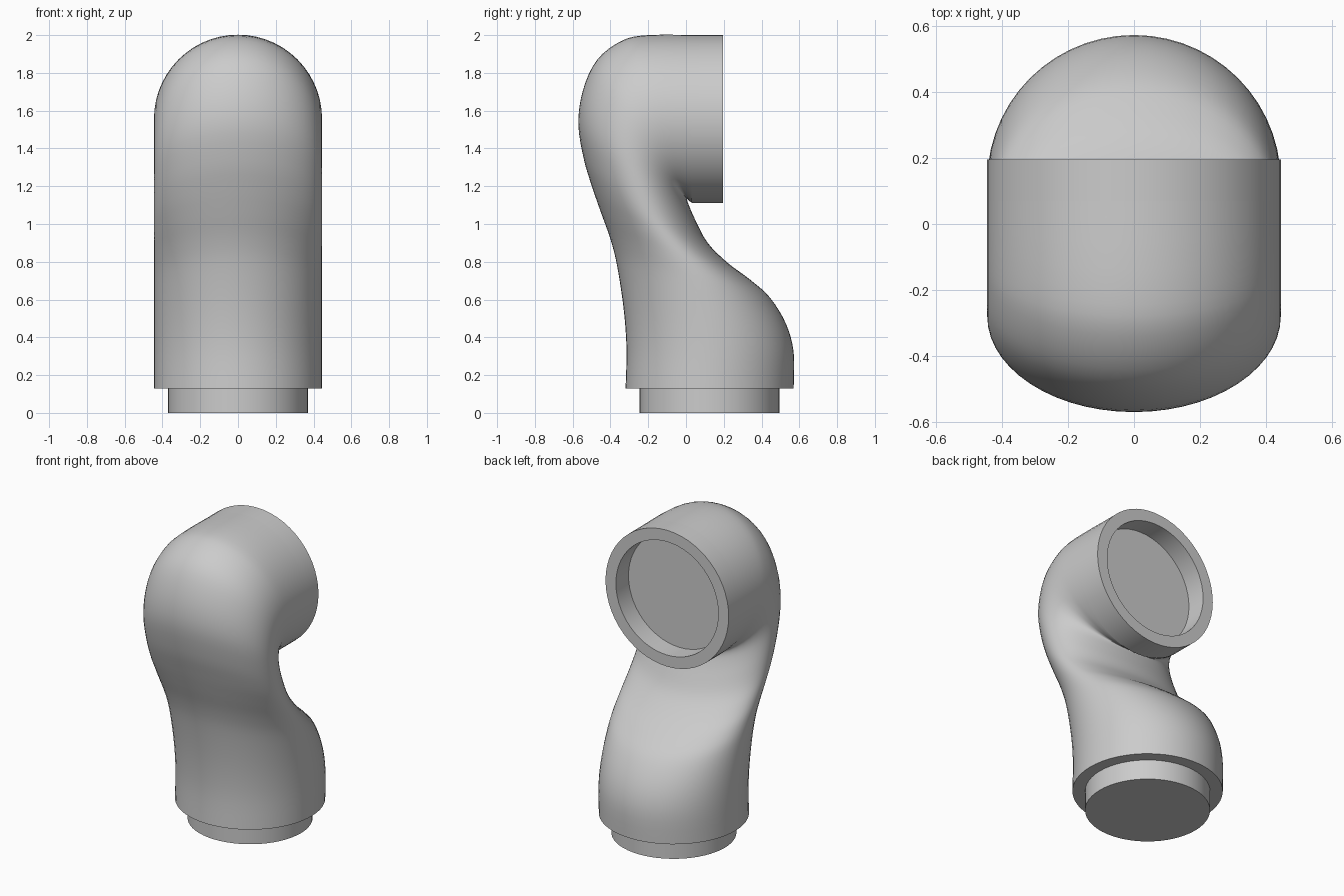
import bpy, bmesh, math
from mathutils import Vector

cube = bpy.data.objects.get("Cube")
if cube:
    bpy.data.objects.remove(cube, do_unlink=True)

R, R_IN, SEG = 0.445, 0.37, 56
BASE_Y, MOUTH_Z, STEP = 0.125, 1.555, 0.13

grey = bpy.data.materials.new("plain grey")
grey.use_nodes = True
grey.diffuse_color = (0.6, 0.6, 0.6, 1)
grey.node_tree.nodes["Principled BSDF"].inputs["Base Color"].default_value = (0.6, 0.6, 0.6, 1)


def ring_between(a, b):
    """Elliptical ring standing on the line from a to b, as wide as the pipe."""
    mid, half = (a + b) / 2, (a - b) / 2
    ring = []
    for i in range(SEG):
        t = math.tau * i / SEG
        p = mid + half * math.cos(t)
        ring.append((R * math.sin(t), p.x, p.y))
    return ring


def loft(name, rings, cap_start=False, cap_end=False):
    bm = bmesh.new()
    loops = [[bm.verts.new(p) for p in ring] for ring in rings]
    for lo, hi in zip(loops, loops[1:]):
        for i in range(SEG):
            j = (i + 1) % SEG
            bm.faces.new((lo[i], lo[j], hi[j], hi[i]))
    if cap_start:
        bm.faces.new(loops[0])
    if cap_end:
        bm.faces.new(loops[-1])
    bmesh.ops.recalc_face_normals(bm, faces=bm.faces)
    mesh = bpy.data.meshes.new(name)
    bm.to_mesh(mesh)
    bm.free()
    mesh.materials.append(grey)
    obj = bpy.data.objects.new(name, mesh)
    bpy.context.collection.objects.link(obj)
    bpy.ops.object.select_all(action='DESELECT')
    obj.select_set(True)
    bpy.context.view_layer.objects.active = obj
    bpy.ops.object.shade_smooth_by_angle(angle=math.radians(35))
    return obj


def circle(radius, place):
    return [place(radius * math.sin(math.tau * i / SEG), radius * math.cos(math.tau * i / SEG))
            for i in range(SEG)]


def spline(pts, k, t):
    """Catmull-Rom point between pts[k] and pts[k + 1]."""
    p0, p1 = pts[max(k - 1, 0)], pts[k]
    p2, p3 = pts[k + 1], pts[min(k + 2, len(pts) - 1)]
    return 0.5 * (2 * p1 + (p2 - p0) * t + (2 * p0 - 5 * p1 + 4 * p2 - p3) * t * t
                  + (3 * p1 - p0 - 3 * p2 + p3) * t ** 3)


# Bent pipe body: paired front and back profile points (y, z)
front = [(-.32, .13), (-.315, .34), (-.33, .55), (-.365, .78), (-.40, .92), (-.45, 1.06),
         (-.495, 1.19), (-.54, 1.34), (-.57, 1.53), (-.545, 1.71), (-.47, 1.87),
         (-.34, 1.97), (-.2, 2.0), (.07, 2.0)]
back = [(.57, .13), (.57, .32), (.53, .47), (.445, .61), (.34, .705), (.22, .795),
        (.115, .9), (.05, 1.02), (.015, 1.10), (.005, 1.13), (.01, 1.13),
        (.02, 1.12), (.04, 1.112), (.07, 1.11)]
front, back = [Vector(p) for p in front], [Vector(p) for p in back]
rings = [ring_between(spline(front, k, s / 4), spline(back, k, s / 4))
         for k in range(len(front) - 1) for s in range(4)]
rings.append(ring_between(front[-1], back[-1]))
loft("pipe_body", rings)

# Bottom lip and spigot
loft("bottom_spigot", [circle(r, lambda a, b, z=z: (a, BASE_Y + b, z))
                       for r, z in ((R, STEP), (R_IN, STEP), (R_IN, 0))], cap_end=True)

# Mouth collar with its recessed floor
loft("mouth_collar", [circle(r, lambda a, b, y=y: (a, y, MOUTH_Z + b))
                      for r, y in ((R, 0.03), (R, 0.195), (R_IN, 0.195), (R_IN, 0.195 - STEP))],
     cap_end=True)
